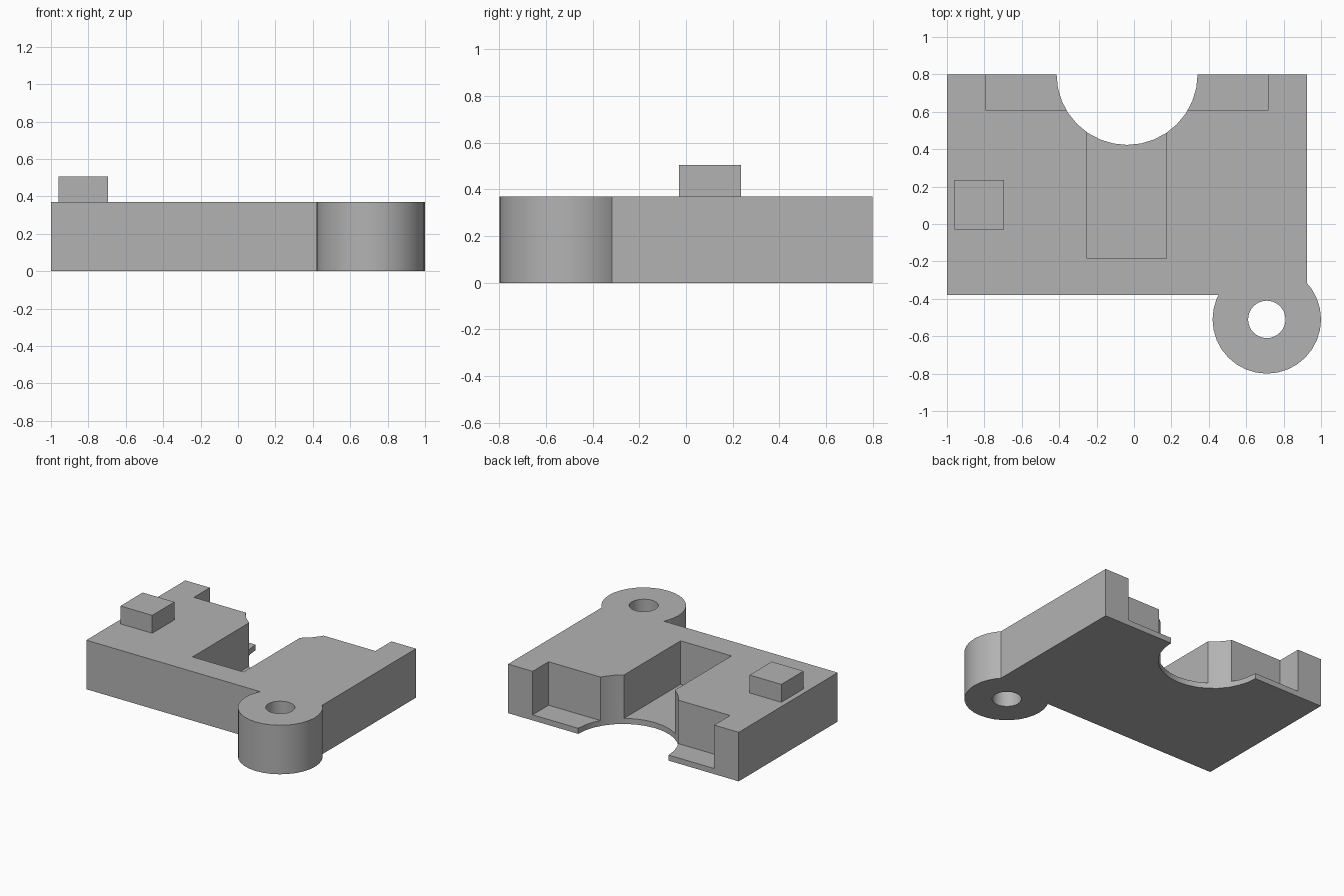
import bpy, math

cube = bpy.data.objects.get("Cube")
if cube:
    bpy.data.objects.remove(cube, do_unlink=True)

grey = bpy.data.materials.new("plain_grey")
grey.use_nodes = True
grey.diffuse_color = (0.45, 0.45, 0.45, 1)
grey.node_tree.nodes["Principled BSDF"].inputs["Base Color"].default_value = grey.diffuse_color


def finish(name):
    obj = bpy.context.object
    obj.name = name
    obj.data.materials.append(grey)
    return obj


def box(name, x0, x1, y0, y1, z0, z1):
    bpy.ops.mesh.primitive_cube_add(
        size=1, location=((x0 + x1) / 2, (y0 + y1) / 2, (z0 + z1) / 2))
    obj = finish(name)
    obj.scale = (x1 - x0, y1 - y0, z1 - z0)
    bpy.ops.object.transform_apply(location=True, rotation=False, scale=True)
    return obj


def cylinder(name, x, y, radius, z0, z1):
    bpy.ops.mesh.primitive_cylinder_add(
        vertices=32, radius=radius, depth=z1 - z0, location=(x, y, (z0 + z1) / 2))
    return finish(name)


def combine(target, tool, operation):
    mod = target.modifiers.new(tool.name, 'BOOLEAN')
    mod.operation = operation
    mod.solver = 'EXACT'
    mod.object = tool
    bpy.context.view_layer.objects.active = target
    bpy.ops.object.modifier_apply(modifier=mod.name)
    bpy.data.objects.remove(tool, do_unlink=True)


HEIGHT, FLOOR, BACK = 0.37, 0.042, 0.8
BOSS = (0.71, -0.51)

# Block with round corner boss
body = box("bracket_body", -1, 0.925, -0.38, BACK, 0, HEIGHT)
combine(body, cylinder("boss", *BOSS, 0.29, 0, HEIGHT), 'UNION')

# Screw hole, rear ledge, deep pocket and half-round notch
cutters = [
    cylinder("screw_hole", *BOSS, 0.1, -0.2, 0.6),
    box("rear_ledge", -0.795, 0.72, 0.61, 1.2, FLOOR, 0.6),
    box("pocket", -0.25, 0.175, -0.185, 1.1, FLOOR, 0.7),
    cylinder("round_notch", -0.037, BACK, 0.377, -0.3, 0.8),
]
for cutter in cutters:
    combine(body, cutter, 'DIFFERENCE')

# Square peg on top
combine(body, box("peg", -0.96, -0.695, -0.03, 0.235, 0.3, 0.505), 'UNION')

bpy.ops.object.select_all(action='DESELECT')
body.select_set(True)
bpy.context.view_layer.objects.active = body
bpy.ops.object.shade_smooth_by_angle(angle=math.radians(25))
